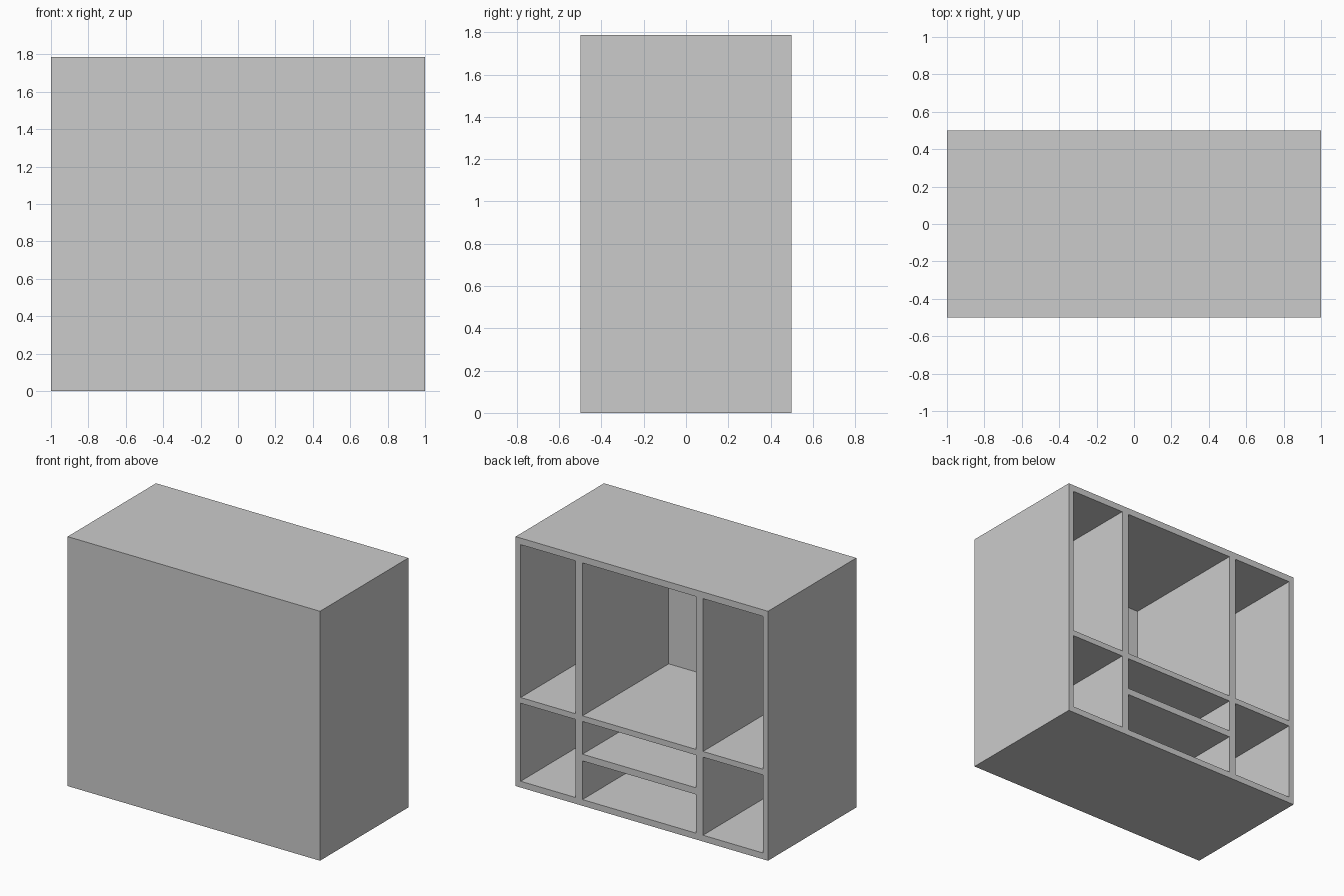
import bpy
import bmesh
from mathutils import Matrix, Vector

if "Cube" in bpy.data.objects:
    bpy.data.objects.remove(bpy.data.objects["Cube"])

HEIGHT = 1.787
FRONT_INNER = -0.475      # inside face of the closed front panel


def add_box(bm, x0, x1, y0, y1, z0, z1):
    size = Vector((x1 - x0, y1 - y0, z1 - z0))
    centre = Vector((x0 + x1, y0 + y1, z0 + z1)) / 2
    bmesh.ops.create_cube(
        bm, size=1, matrix=Matrix.Translation(centre) @ Matrix.Diagonal(size).to_4x4())


def make_object(name, boxes):
    bm = bmesh.new()
    for box in boxes:
        add_box(bm, *box)
    mesh = bpy.data.meshes.new(name)
    bm.to_mesh(mesh)
    bm.free()
    obj = bpy.data.objects.new(name, mesh)
    bpy.context.collection.objects.link(obj)
    return obj


# Solid cabinet block
cabinet = make_object("cabinet", [(-1, 1, -0.5, 0.5, 0, HEIGHT)])

# Compartments, open at the back: column x range and its shelf z ranges
tall, low = (0.645, 1.74), (0.045, 0.604)
columns = [
    ((-0.96, -0.485), [low, tall]),
    ((-0.43, 0.47), [(0.045, 0.322), (0.37, 0.604), tall]),
    ((0.524, 0.96), [low, tall]),
]
cutter = make_object("compartment_cutter", [
    (x0, x1, FRONT_INNER, 0.7, z0, z1)
    for (x0, x1), rows in columns for z0, z1 in rows])
cutter.hide_render = True

# Hollow out the compartments
cut = cabinet.modifiers.new("compartments", 'BOOLEAN')
cut.operation = 'DIFFERENCE'
cut.solver = 'EXACT'
cut.object = cutter
bpy.context.view_layer.objects.active = cabinet
bpy.ops.object.modifier_apply(modifier=cut.name)
bpy.data.objects.remove(cutter, do_unlink=True)
